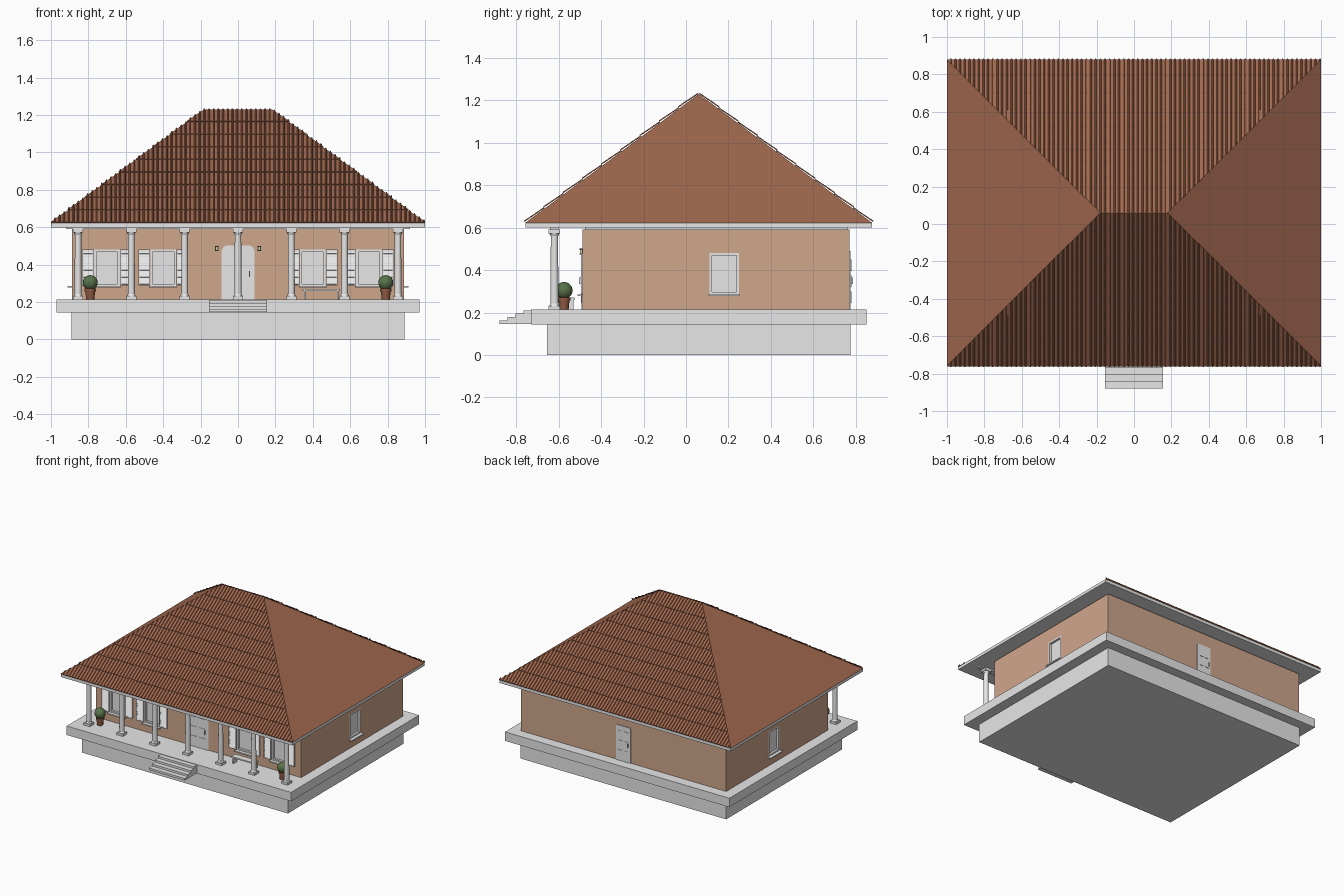
import bpy, bmesh, math
from mathutils import Matrix, Vector

cube = bpy.data.objects.get("Cube")
if cube:
    bpy.data.objects.remove(cube, do_unlink=True)


def material(name, rgb):
    m = bpy.data.materials.new(name)
    m.use_nodes = True
    m.diffuse_color = (*rgb, 1)
    m.node_tree.nodes["Principled BSDF"].inputs["Base Color"].default_value = (*rgb, 1)
    return m


STONE = material("pale stone", (0.8, 0.8, 0.8))
WALL = material("tan plaster", (0.63, 0.385, 0.265))
ROOF = material("roof brown", (0.36, 0.14, 0.078))
LEAF = material("leaf green", (0.1, 0.17, 0.07))
CLAY = material("pot clay", (0.28, 0.1, 0.055))
DARK = material("dark metal", (0.05, 0.05, 0.05))
GLOW = material("lamp glass", (0.7, 0.65, 0.4))


def finish(name, bm, mat, smooth=False, matrix=None):
    if matrix is not None:
        bm.transform(matrix)
    bmesh.ops.recalc_face_normals(bm, faces=bm.faces)
    me = bpy.data.meshes.new(name)
    bm.to_mesh(me)
    bm.free()
    me.materials.append(mat)
    ob = bpy.data.objects.new(name, me)
    bpy.context.collection.objects.link(ob)
    if smooth:
        bpy.ops.object.select_all(action='DESELECT')
        ob.select_set(True)
        bpy.context.view_layer.objects.active = ob
        bpy.ops.object.shade_smooth_by_angle(angle=math.radians(40))
    return ob


def add_box(bm, x0, x1, y0, y1, z0, z1, tilt=0):
    centre = Vector((x0 + x1, y0 + y1, z0 + z1)) / 2
    m = Matrix.Translation(centre) @ Matrix.Rotation(tilt, 4, 'X') @ Matrix.Diagonal((x1 - x0, y1 - y0, z1 - z0, 1))
    bmesh.ops.create_cube(bm, size=1, matrix=m)


def boxes(name, mat, *items, matrix=None):
    bm = bmesh.new()
    for b in items:
        add_box(bm, *b)
    return finish(name, bm, mat, matrix=matrix)


def add_cone(bm, x, y, z0, z1, r0, r1, sides=24):
    bmesh.ops.create_cone(bm, cap_ends=True, segments=sides, radius1=r0, radius2=r1,
                          depth=z1 - z0, matrix=Matrix.Translation((x, y, (z0 + z1) / 2)))


# Main levels and wall lines
FLOOR, EAVE, TOP = 0.215, 0.6, 1.235
WX, WF, WB = 0.887, -0.487, 0.77
EF, EB, RY, RX = -0.757, 0.877, 0.06, 0.18

# Foundation, terrace and steps
boxes("foundation", STONE, (-0.89, 0.89, -0.655, 0.775, 0, 0.146))
boxes("terrace", STONE, (-0.97, 0.97, -0.73, 0.85, 0.145, FLOOR))
boxes("front_steps", STONE, *[(-0.155, 0.155, -0.88 + 0.038 * i, -0.72, 0.147, 0.163 + 0.016 * i)
                              for i in range(4)])

# Walls with recessed window openings
walls = boxes("walls", WALL, (-WX, WX, WF, WB, FLOOR - 0.005, 0.591))
boxes("wall_plate", STONE, (-WX + 0.01, WX - 0.01, WF + 0.01, WB - 0.01, 0.59, EAVE + 0.002))


def wall_frame(x, y, degrees):
    return Matrix.Translation((x, y, 0)) @ Matrix.Rotation(math.radians(degrees), 4, 'Z')


front_spots = [(x, wall_frame(x, WF, 0)) for x in (-0.7, -0.4, 0.4, 0.7)]
side_spots = [wall_frame(WX, 0.18, 90), wall_frame(-WX, 0.18, -90)]
W, Z0, Z1, DEEP = 0.069, 0.285, 0.48, 0.025

bm = bmesh.new()
for m in [s[1] for s in front_spots] + side_spots:
    piece = bmesh.new()
    add_box(piece, -W, W, -0.05, DEEP, Z0, Z1)
    piece.transform(m)
    tmp = bpy.data.meshes.new("opening")
    piece.to_mesh(tmp)
    piece.free()
    bm.from_mesh(tmp)
    bpy.data.meshes.remove(tmp)
cutter = finish("opening_cutter", bm, WALL)
cutter.hide_render = True
mod = walls.modifiers.new("openings", 'BOOLEAN')
mod.operation, mod.object, mod.solver = 'DIFFERENCE', cutter, 'EXACT'
bpy.context.view_layer.update()
cut = bpy.data.meshes.new_from_object(walls.evaluated_get(bpy.context.evaluated_depsgraph_get()))
walls.modifiers.clear()
walls.data = cut
bpy.data.objects.remove(cutter, do_unlink=True)


def window(name, m):
    f = 0.012
    boxes(name, STONE,
          (-W, W, DEEP - 0.008, DEEP, Z0, Z1),
          (-W, -W + f, 0, DEEP, Z0, Z1), (W - f, W, 0, DEEP, Z0, Z1),
          (-W, W, 0, DEEP, Z1 - f, Z1), (-W, W, 0, DEEP, Z0, Z0 + f),
          (-W - 0.006, W + 0.006, -0.025, 0.002, 0.277, 0.286), matrix=m)


def shutter(name, x0, x1, m):
    bar, back, front = 0.007, 0.0, -0.009
    items = [(x0, x0 + bar, front, back, Z0 + 0.003, Z1), (x1 - bar, x1, front, back, Z0 + 0.003, Z1),
             (x0, x1, front, back, Z1 - bar, Z1), (x0, x1, front, back, Z0 + 0.003, Z0 + 0.003 + bar),
             (x0, x1, -0.002, back, Z0 + 0.003, Z1)]
    n = 14
    step = (Z1 - Z0 - 0.02) / n
    for i in range(n):
        z = Z0 + 0.01 + step * (i + 0.5)
        items.append((x0 + bar, x1 - bar, -0.007, -0.005, z - step / 2, z + step / 2, math.radians(-25)))
    boxes(name, STONE, *items, matrix=m)


for i, (x, m) in enumerate(front_spots):
    window(f"front_window_{i + 1}", m)
    shutter(f"shutter_{i + 1}_a", -W - 0.064, -W - 0.001, m)
    shutter(f"shutter_{i + 1}_b", W + 0.001, W + 0.064, m)
window("left_window", side_spots[0])
window("right_window", side_spots[1])


# Doors with rounded top corners, thin panels and a handle
def door(name, half, top, radius, m):
    pts = [(-half, FLOOR), (half, FLOOR)]
    for start, sx in ((0, 1), (90, -1)):
        for k in range(7):
            a = math.radians(start + 15 * k)
            pts.append((sx * (half - radius) + radius * math.cos(a), top - radius + radius * math.sin(a)))
    bm = bmesh.new()
    face = bm.faces.new([bm.verts.new((x, 0.002, z)) for x, z in pts])
    ext = bmesh.ops.extrude_face_region(bm, geom=[face])
    bmesh.ops.translate(bm, vec=(0, -0.008, 0), verts=[v for v in ext["geom"] if isinstance(v, bmesh.types.BMVert)])
    for side in (-1, 1):
        for row in range(3):
            z = FLOOR + 0.03 + row * 0.075
            c = side * half * 0.42
            add_box(bm, c - half * 0.28, c + half * 0.28, -0.009, -0.005, z, z + 0.055)
    finish(name, bm, STONE, matrix=m)
    boxes(name + "_handle", STONE, (half * 0.66, half * 0.73, -0.018, -0.005, 0.335, 0.365), matrix=m)


door("front_door", 0.088, 0.503, 0.035, wall_frame(0, WF, 0))
door("back_door", 0.062, 0.49, 0.012, wall_frame(0, WB, 180))

# Porch columns and beam
for i in range(7):
    x, y = -0.855 + 0.285 * i, -0.62
    bm = bmesh.new()
    add_cone(bm, x, y, FLOOR, 0.59, 0.019, 0.017)
    add_cone(bm, x, y, 0.232, 0.242, 0.024, 0.02)
    add_cone(bm, x, y, 0.56, 0.575, 0.018, 0.025)
    add_box(bm, x - 0.027, x + 0.027, y - 0.027, y + 0.027, FLOOR, 0.232)
    add_box(bm, x - 0.027, x + 0.027, y - 0.027, y + 0.027, 0.573, 0.592)
    finish(f"column_{i + 1}", bm, STONE, smooth=True)
boxes("porch_beam", STONE, (-0.92, 0.92, -0.64, -0.6, 0.59, EAVE + 0.002))

# Eave slab and hipped roof body
boxes("eave_slab", STONE, (-1, 1, EF, EB, EAVE, 0.623))
RZ = 0.623
bm = bmesh.new()
a, b, c, d, e, f = [bm.verts.new(p) for p in (
    (-1, EF, RZ), (1, EF, RZ), (1, EB, RZ), (-1, EB, RZ), (-RX, RY, TOP - 0.005), (RX, RY, TOP - 0.005))]
for face in ((a, b, f, e), (b, c, f), (c, d, e, f), (d, a, e), (d, c, b, a)):
    bm.faces.new(face)
finish("roof_body", bm, ROOF)


# Ribbed tile courses on the front and back slopes, trimmed along the hips
def tiles(name, eave_y):
    rows, ribs = 9, 80
    pitch = 2 / ribs
    low, high = Vector((0, eave_y, RZ)), Vector((0, RY, TOP - 0.005))
    up = Vector((0, eave_y - RY, 0)).normalized()
    slope = high - low
    normal = Vector((0, up.y * slope.z, abs(slope.y))).normalized()
    xs = []
    for i in range(ribs):
        x = -1 + i * pitch
        xs += [(x, 0), (x + pitch * 0.6, 0), (x + pitch * 0.7, 0.006), (x + pitch * 0.9, 0.006)]
    xs.append((1, 0))
    bm = bmesh.new()
    for r in range(rows):
        p0, p1 = low + slope * (r / rows), low + slope * ((r + 1) / rows)
        strip = []
        for x, h in xs:
            off = Vector((x, 0, 0))
            strip.append([bm.verts.new(p + off) for p in (
                p0, p0 + normal * (0.006 + h), p1 + normal * (0.001 + h))])
        for s, t in zip(strip, strip[1:]):
            for k in range(2):
                bm.faces.new((s[k], t[k], t[k + 1], s[k + 1]))
    for side in (-1, 1):
        along = Vector((side * (RX - 1), RY - eave_y, 0))
        out = Vector((along.y, -along.x, 0))
        if out.x * side < 0:
            out = -out
        bmesh.ops.bisect_plane(bm, geom=bm.verts[:] + bm.edges[:] + bm.faces[:],
                               plane_co=(side, eave_y, 0), plane_no=out, clear_outer=True)
    finish(name, bm, ROOF)


tiles("front_roof_tiles", EF)
tiles("back_roof_tiles", EB)

# Potted plants and wall lamps on both sides of the porch
for side, label in ((1, "left"), (-1, "right")):
    x, y = side * 0.79, -0.575
    bm = bmesh.new()
    add_cone(bm, x, y, FLOOR, 0.26, 0.022, 0.026)
    add_cone(bm, x, y, 0.257, 0.272, 0.03, 0.03)
    finish(label + "_pot", bm, CLAY, smooth=True)
    bm = bmesh.new()
    bmesh.ops.create_uvsphere(bm, u_segments=24, v_segments=14, radius=0.04,
                              matrix=Matrix.Translation((x, y, 0.304)))
    finish(label + "_bush", bm, LEAF, smooth=True)
    lx = side * 0.113
    boxes(label + "_lamp_frame", DARK, (lx - 0.009, lx + 0.009, WF - 0.016, WF, 0.494, 0.501),
          (lx - 0.009, lx + 0.009, WF - 0.016, WF, 0.473, 0.479),
          (lx - 0.009, lx + 0.009, WF - 0.003, WF, 0.473, 0.501))
    boxes(label + "_lamp_glass", GLOW, (lx - 0.006, lx + 0.006, WF - 0.013, WF - 0.003, 0.479, 0.494))

# Porch bench
boxes("bench", STONE, (0.345, 0.545, -0.575, -0.525, 0.26, 0.27),
      (0.352, 0.362, -0.57, -0.53, FLOOR, 0.26), (0.528, 0.538, -0.57, -0.53, FLOOR, 0.26))
